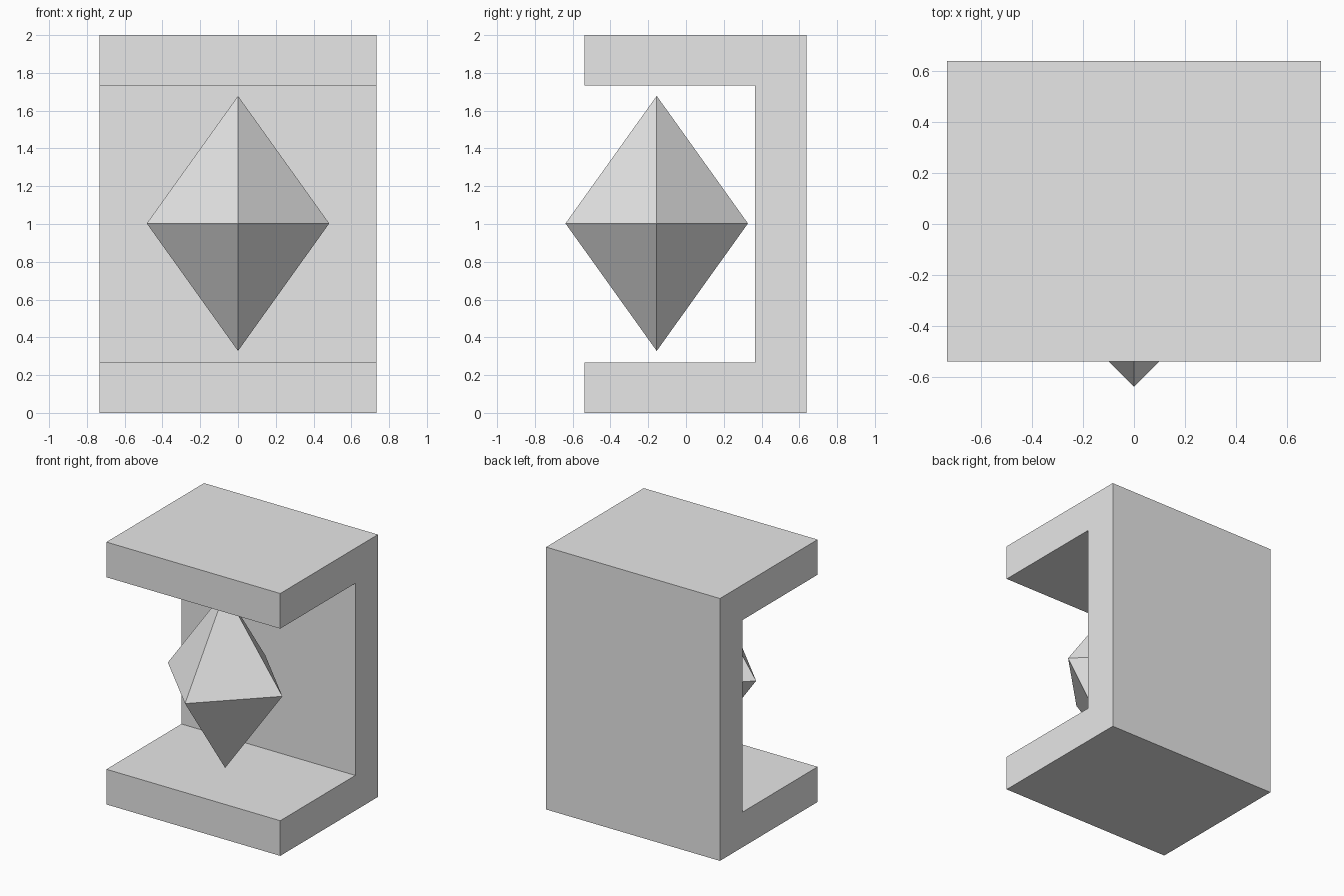
import bpy
import bmesh
from mathutils import Vector

cube = bpy.data.objects.get("Cube")
if cube:
    bpy.data.objects.remove(cube, do_unlink=True)

grey = bpy.data.materials.new("light_grey")
grey.use_nodes = True
colour = (0.8, 0.8, 0.8, 1)
grey.diffuse_color = colour
grey.node_tree.nodes["Principled BSDF"].inputs["Base Color"].default_value = colour


def add_object(name, bm):
    bmesh.ops.recalc_face_normals(bm, faces=bm.faces)
    mesh = bpy.data.meshes.new(name)
    bm.to_mesh(mesh)
    bm.free()
    mesh.materials.append(grey)
    obj = bpy.data.objects.new(name, mesh)
    bpy.context.collection.objects.link(obj)
    return obj


# C-shaped frame: side profile (y, z) extruded across the width
half_width, front, wall, back = 0.733, -0.538, 0.366, 0.638
height, slab = 2.0, 0.268
profile = [(front, 0), (back, 0), (back, height), (front, height),
           (front, height - slab), (wall, height - slab), (wall, slab), (front, slab)]
bm = bmesh.new()
side = bm.faces.new([bm.verts.new((-half_width, y, z)) for y, z in profile])
extruded = bmesh.ops.extrude_face_region(bm, geom=[side], use_keep_orig=True)
moved = [v for v in extruded["geom"] if isinstance(v, bmesh.types.BMVert)]
bmesh.ops.translate(bm, verts=moved, vec=(2 * half_width, 0, 0))
add_object("frame", bm)

# Floating crystal: four-sided double pyramid
radius, half_height = 0.483, 0.675
bm = bmesh.new()
ring = [bm.verts.new((x * radius, y * radius, 0))
        for x, y in [(1, 0), (0, 1), (-1, 0), (0, -1)]]
for tip_z in (half_height, -half_height):
    tip = bm.verts.new((0, 0, tip_z))
    for i in range(4):
        bm.faces.new((ring[i], ring[(i + 1) % 4], tip))
crystal = add_object("crystal", bm)
crystal.location = Vector((0, -0.155, 1.003))
